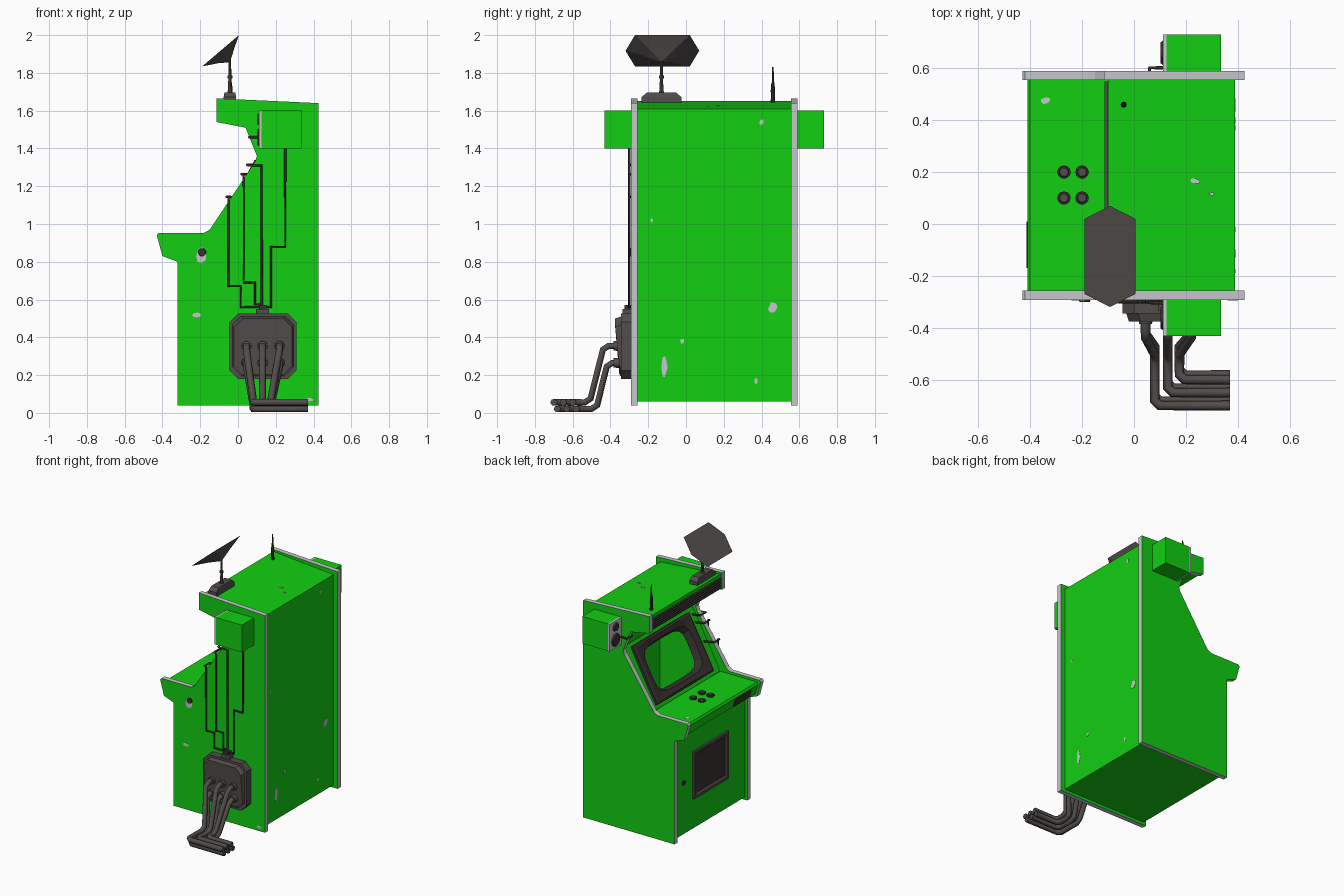
import bpy, bmesh, math, random
from mathutils import Vector

if "Cube" in bpy.data.objects:
    bpy.data.objects.remove(bpy.data.objects["Cube"])
random.seed(4)

def material(name, col):
    m = bpy.data.materials.new(name)
    m.diffuse_color = (*col, 1)
    m.use_nodes = True
    m.node_tree.nodes["Principled BSDF"].inputs["Base Color"].default_value = m.diffuse_color
    return m

GREEN = material("green paint", (0.006, 0.62, 0.006))
PALE = material("bare pale grey", (0.58, 0.57, 0.62))
METAL = material("warm grey metal", (0.085, 0.075, 0.07))
DARK = material("dark brown grey", (0.04, 0.032, 0.03))

def finish(name, bm, mat, recalc=True):
    if recalc:
        bmesh.ops.recalc_face_normals(bm, faces=bm.faces)
    me = bpy.data.meshes.new(name)
    bm.to_mesh(me)
    bm.free()
    me.materials.append(mat)
    ob = bpy.data.objects.new(name, me)
    bpy.context.collection.objects.link(ob)
    return ob

def loft(name, loops, mat, cap=True):
    """Skin a stack of equal-length point loops."""
    bm = bmesh.new()
    rows = [[bm.verts.new(p) for p in lp] for lp in loops]
    n = len(rows[0])
    for a, b in zip(rows, rows[1:]):
        for i in range(n):
            j = (i + 1) % n
            bm.faces.new((a[i], a[j], b[j], b[i]))
    if cap:
        bm.faces.new(rows[0])
        bm.faces.new(rows[-1][::-1])
    return finish(name, bm, mat)

def prism(name, pts, y0, y1, mat):
    return loft(name, [[(x, y, z) for x, z in pts] for y in (y0, y1)], mat)

def box(name, x0, x1, y0, y1, z0, z1, mat):
    return prism(name, [(x0, z0), (x1, z0), (x1, z1), (x0, z1)], y0, y1, mat)

def rod(name, a, b, r0, r1, mat, seg=12):
    a, b = Vector(a), Vector(b)
    bm = bmesh.new()
    bmesh.ops.create_cone(bm, cap_ends=True, segments=seg, radius1=r0, radius2=r1, depth=(b - a).length)
    rot = (b - a).to_track_quat('Z', 'Y').to_matrix().to_4x4()
    rot.translation = (a + b) / 2
    bm.transform(rot)
    return finish(name, bm, mat)

def pipe(name, pts, r, mat):
    cu = bpy.data.curves.new(name, 'CURVE')
    cu.dimensions = '3D'
    cu.bevel_depth, cu.bevel_resolution, cu.use_fill_caps = r, 1, True
    sp = cu.splines.new('POLY')
    sp.points.add(len(pts) - 1)
    for p, q in zip(sp.points, pts):
        p.co = (*q, 1)
    tmp = bpy.data.objects.new(name + "_curve", cu)
    bpy.context.collection.objects.link(tmp)
    bpy.context.view_layer.update()
    me = bpy.data.meshes.new_from_object(tmp.evaluated_get(bpy.context.evaluated_depsgraph_get()))
    bpy.data.objects.remove(tmp)
    me.materials.clear()
    me.materials.append(mat)
    ob = bpy.data.objects.new(name, me)
    bpy.context.collection.objects.link(ob)

# side panels: green faces, pale edge trim
SIDE = [(-.32, .04), (.425, .04), (.425, 1.64), (-.115, 1.665), (-.115, 1.54), (.04, 1.51),
        (.1, 1.36), (.09, 1.33), (-.15, .97), (-.18, .953), (-.42, .953), (-.43, .94), (-.4, .83), (-.32, .80)]
for tag, y0, y1 in (("near", -.292, -.257), ("far", .555, .59)):
    ob = prism("side_panel_" + tag, SIDE, y0, y1, GREEN)
    ob.data.materials.append(PALE)
    for f in ob.data.polygons:
        f.material_index = 0 if abs(f.normal.y) > .5 else 1

# hollow body skin between the side panels, open at the screen
BODY = [(-.10, .935), (-.40, .935), (-.41, .92), (-.385, .845), (-.30, .81), (-.30, .06), (.39, .06),
        (.39, 1.61), (-.10, 1.65), (-.10, 1.54), (.06, 1.50), (.13, 1.36)]
bm = bmesh.new()
rows = [[bm.verts.new((x, y, z)) for x, z in BODY] for y in (-.257, .555)]
for i in range(len(BODY) - 1):
    bm.faces.new((rows[0][i], rows[1][i], rows[1][i + 1], rows[0][i + 1])).normal_flip()
finish("cabinet_body", bm, GREEN, recalc=False)

# screen surround, built in the sloping screen plane
lo, hi = Vector((-.10, .149, .935)), Vector((.13, .149, 1.36))
mid, up = (lo + hi) / 2, (hi - lo).normalized()
out = Vector((-up.z, 0, up.x))

def screen_loop(a, b, p, h):
    pts, n = [], 6
    for s in range(4):
        for k in range(n):
            t = -1 + 2 * k / n
            u, v = [(t, -1), (1, t), (-t, 1), (-1, -t)][s]
            d = (abs(u) ** p + abs(v) ** p) ** (1 / p)
            pts.append(mid + Vector((0, u / d * a, 0)) + up * (v / d * b) + out * h)
    return pts

loft("screen_panel", [screen_loop(.406, .241, 90, 0), screen_loop(.33, .215, 90, 0)], GREEN, cap=False)
loft("screen_bezel", [screen_loop(*q) for q in ((.33, .215, 90, -.01), (.33, .215, 90, .02), (.31, .2, 90, .027),
     (.265, .168, 5, .02), (.245, .15, 5, -.03), (.33, .215, 90, -.01))], DARK, cap=False)

# marquee grille
box("grille_back", -.104, -.10, -.25, .55, 1.55, 1.625, DARK)
for i in range(5):
    z = 1.553 + i * .016
    box(f"grille_slat_{i}", -.113, -.103, -.25, .55, z, z + .007, METAL)

# control deck buttons and card slot
for i, (x, y) in enumerate([(x, y) for x in (-.27, -.2) for y in (.1, .2)]):
    rod(f"button_{i}", (x, y, .93), (x, y, .945), .026, .026, DARK)
    rod(f"button_cap_{i}", (x, y, .944), (x, y, .951), .02, .016, METAL)
prism("card_slot", [(-.415, .91), (-.4, .855), (-.385, .855), (-.40, .91)], -.17, .01, DARK)

# front service hatch and lock
def rect(y0, y1, z0, z1, x):
    return [(x, y0, z0), (x, y1, z0), (x, y1, z1), (x, y0, z1)]
loft("hatch_frame", [rect(-.05, .355, .28, .63, -.30), rect(-.05, .355, .28, .63, -.315),
     rect(-.03, .335, .30, .61, -.315), rect(-.02, .325, .31, .60, -.304)], METAL)
box("hatch_door", -.307, -.302, -.015, .32, .315, .595, DARK)
rod("hatch_lock", (-.295, .46, .44), (-.31, .46, .44), .016, .016, DARK)

# speaker boxes on both sides
for tag, s, y in (("near", -1, -.292), ("far", 1, .59)):
    ys = sorted((y, y + s * .14))
    box("speaker_box_" + tag, .125, .335, *ys, 1.4, 1.6, GREEN)
    box("speaker_rim_" + tag, .112, .126, *ys, 1.4, 1.6, PALE)
    yc = y + s * .07
    for z, r in ((1.46, .05), (1.555, .033)):
        rod(f"speaker_cone_{tag}_{int(z*1000)}", (.115, yc, z), (.102, yc, z), r, r * .8, DARK)
    pipe("speaker_wire_" + tag, [(.112, y + s * .012, 1.46), (.06, y + s * .012, 1.46), (.06, y - s * .05, 1.46)], .007, DARK)

# roof dish: tilted hexagon with a back cone, stem and foot
def dish_loop(k, c):
    hexa = [(0, .195), (1, .145), (1, -.145), (0, -.195), (-1, -.145), (-1, .145)]
    return [(c[0] + .0975 * u * k, c[1] + v * k, c[2] + .083 * u * k) for u, v in hexa]
loft("dish", [dish_loop(1, (-.0925, -.125, 1.917)), dish_loop(.45, (-.065, -.127, 1.888)),
              dish_loop(.05, (-.045, -.13, 1.86))], METAL)
for i, (z0, z1, r0, r1) in enumerate(((1.69, 1.71, .016, .01), (1.71, 1.77, .011, .008),
                                      (1.77, 1.785, .013, .013), (1.785, 1.87, .007, .007))):
    rod(f"dish_stem_{i}", (-.043, -.13, z0), (-.043, -.13, z1), r0, r1, METAL, 8)
def foot(k, z):
    return [(-.043 + a * .033 * (k + 1) / 2, -.13 + b * .105 * k, z) for a, b in ((-1, -1), (1, -1), (1, 1), (-1, 1))]
loft("dish_foot", [foot(1, 1.64), foot(1, 1.672), foot(.75, 1.695)], METAL)

# roof aerial
rod("aerial_base", (-.04, .46, 1.64), (-.04, .46, 1.70), .012, .010, DARK, 8)
rod("aerial_mid", (-.04, .46, 1.70), (-.04, .46, 1.75), .012, .008, DARK, 8)
rod("aerial_tip", (-.04, .46, 1.75), (-.04, .46, 1.83), .006, .004, DARK, 8)

# junction box on the near side
def octa(g, y, low=0):
    x0, x1, z0, z1, c = -.045 + g, .31 - g, .18 + g, .525 - g, .045
    p = [(x0 + c, z0), (x1 - c, z0), (x1, z0 + c), (x1, z1 - c), (x1 - c, z1), (x0 + c, z1), (x0, z1 - c), (x0, z0 + c)]
    return [(x, y + (low if z < .3 else 0), z) for x, z in p]
loft("junction_box", [octa(0, -.29), octa(0, -.345), octa(.015, -.345), octa(.025, -.375, .022)], METAL)
box("junction_fitting", .095, .165, -.335, -.29, .52, .55, METAL)
box("junction_neck", .11, .15, -.325, -.29, .55, .572, DARK)

# floor pipes: an upper and a lower row of three
for i in range(3):
    xa, xb = (.045, .13, .22)[i], (.08, .13, .175)[i]
    for tag, z, y, zf, yf, off in (("upper", .355, -.43, .056, -.515, 0), ("lower", .265, -.41, .021, -.48, .018)):
        yr = (-.70, -.65, -.60)[i] + off
        pipe(f"floor_pipe_{tag}_{i}", [(xa, -.35, z), (xa, y + .02, z), (xa, y - .01, z - .02), (xb, yf + .01, zf + .02),
             (xb, yf - .02, zf), (xb, yr + .02, zf), (xb + .02, yr, zf), (.37, yr, zf)], .019, METAL)
        rod(f"pipe_collar_{tag}_{i}", (xa, -.34, z), (xa, -.385, z), .028, .025, METAL)

# thin wires rising up the near side and wrapping over its front edge
WIRES = [[(.12, .56), (.015, .56), (.015, .67), (-.05, .67), (-.05, 1.14)],
         [(.12, .575), (.09, .575), (.09, .69), (.03, .69), (.03, 1.26)],
         [(.125, .56), (.125, 1.31), (.06, 1.31)],
         [(.14, .56), (.175, .56), (.175, .88), (.25, .88), (.25, 1.41)]]
for i, w in enumerate(WIRES):
    pts = [(x, -.300, z) for x, z in w]
    if i < 3:
        xe, z = w[-1][0] - .012, w[-1][1]
        pts += [(xe, -.300, z + .004), (xe, -.24, z + .004), (xe + .07, -.22, z)]
    pipe(f"side_wire_{i}", pts, .007, DARK)

# side bolt on the near panel
rod("side_bolt", (-.19, -.285, .85), (-.19, -.30, .85), .024, .02, DARK)

# paint chips: thin ragged plates, (axis, plane, centre, half sizes)
CHIPS = [('y', -.2925, -.195, .84, .034, .045), ('y', -.2925, -.22, .52, .03, .014), ('y', -.2925, .38, .07, .02, .012),
         ('x', .3905, .46, .56, .026, .032), ('x', .3905, -.115, .24, .017, .06), ('x', .3905, -.02, .38, .013, .016),
         ('x', .3905, .37, .17, .01, .02), ('x', .3905, .4, 1.54, .013, .018), ('x', .3905, -.18, 1.02, .008, .012),
         ('z', .9355, -.34, .475, .02, .014), ('z', 1.6275, .235, .165, .024, .012), ('z', 1.623, .3, .115, .012, .009)]
for n, (ax, pl, a, b, ra, rb) in enumerate(CHIPS):
    ring = []
    for k in range(9):
        r, t = random.uniform(.65, 1.1), k * math.tau / 9
        ring.append((a + ra * r * math.cos(t), b + rb * r * math.sin(t)))
    def place(p, h):
        return {'x': (h, p[0], p[1]), 'y': (p[0], h, p[1]), 'z': (p[0], p[1], h)}[ax]
    loft(f"paint_chip_{n}", [[place(p, pl - .002) for p in ring], [place(p, pl + (-.001 if ax == 'y' else .001)) for p in ring]], PALE)
